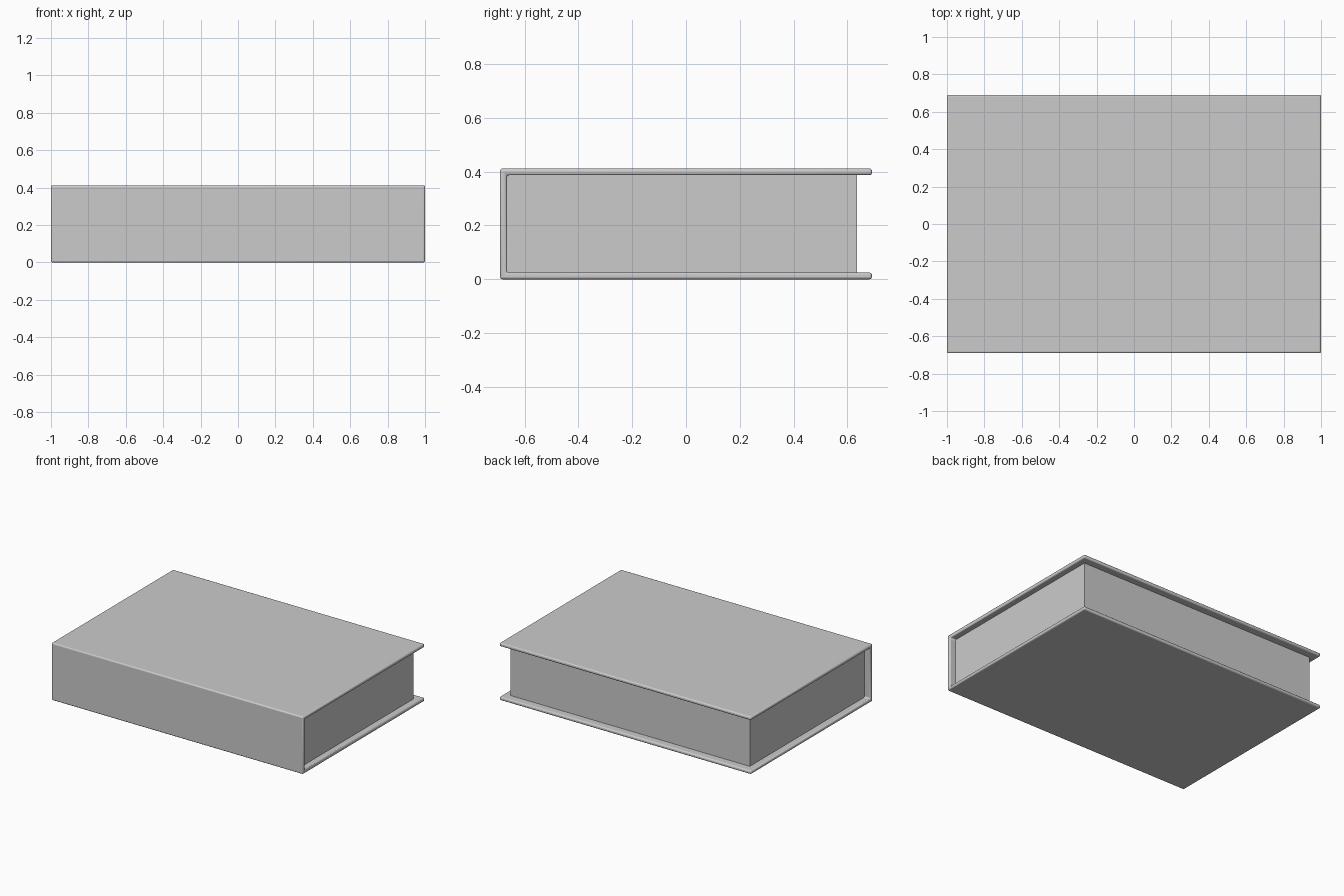
import bpy
import bmesh

if "Cube" in bpy.data.objects:
    bpy.data.objects.remove(bpy.data.objects["Cube"])

W, D, H, T = 1.0, 0.691, 0.412, 0.025   # half length, half depth, height, board thickness


def prism(name, profile, half, bevel):
    """Extrude a (y, z) profile along x and round its edges."""
    bm = bmesh.new()
    face = bm.faces.new([bm.verts.new((-half, y, z)) for y, z in profile])
    ext = bmesh.ops.extrude_face_region(bm, geom=[face])
    verts = [v for v in ext["geom"] if isinstance(v, bmesh.types.BMVert)]
    bmesh.ops.translate(bm, verts=verts, vec=(2 * half, 0, 0))
    bmesh.ops.recalc_face_normals(bm, faces=bm.faces)
    mesh = bpy.data.meshes.new(name)
    bm.to_mesh(mesh)
    bm.free()
    obj = bpy.data.objects.new(name, mesh)
    bpy.context.collection.objects.link(obj)
    if bevel:
        mod = obj.modifiers.new("rounded_edges", 'BEVEL')
        mod.width = bevel
        mod.segments = 3
        mod.limit_method = 'ANGLE'
        bpy.ops.object.select_all(action='DESELECT')
        obj.select_set(True)
        bpy.context.view_layer.objects.active = obj
        bpy.ops.object.shade_smooth_by_angle(angle=0.6)
    return obj


# Cover: two boards joined by the spine at the front
prism("cover", [(-D, 0), (D, 0), (D, T), (-D + T, T),
                (-D + T, H - T), (D, H - T), (D, H), (-D, H)], W, 0.009)

# Page block, set back from the open edges
y0, y1, z0, z1 = -D + T, 0.635, T, H - T
prism("page_block", [(y0, z0), (y1, z0), (y1, z1), (y0, z1)], 0.952, 0)
